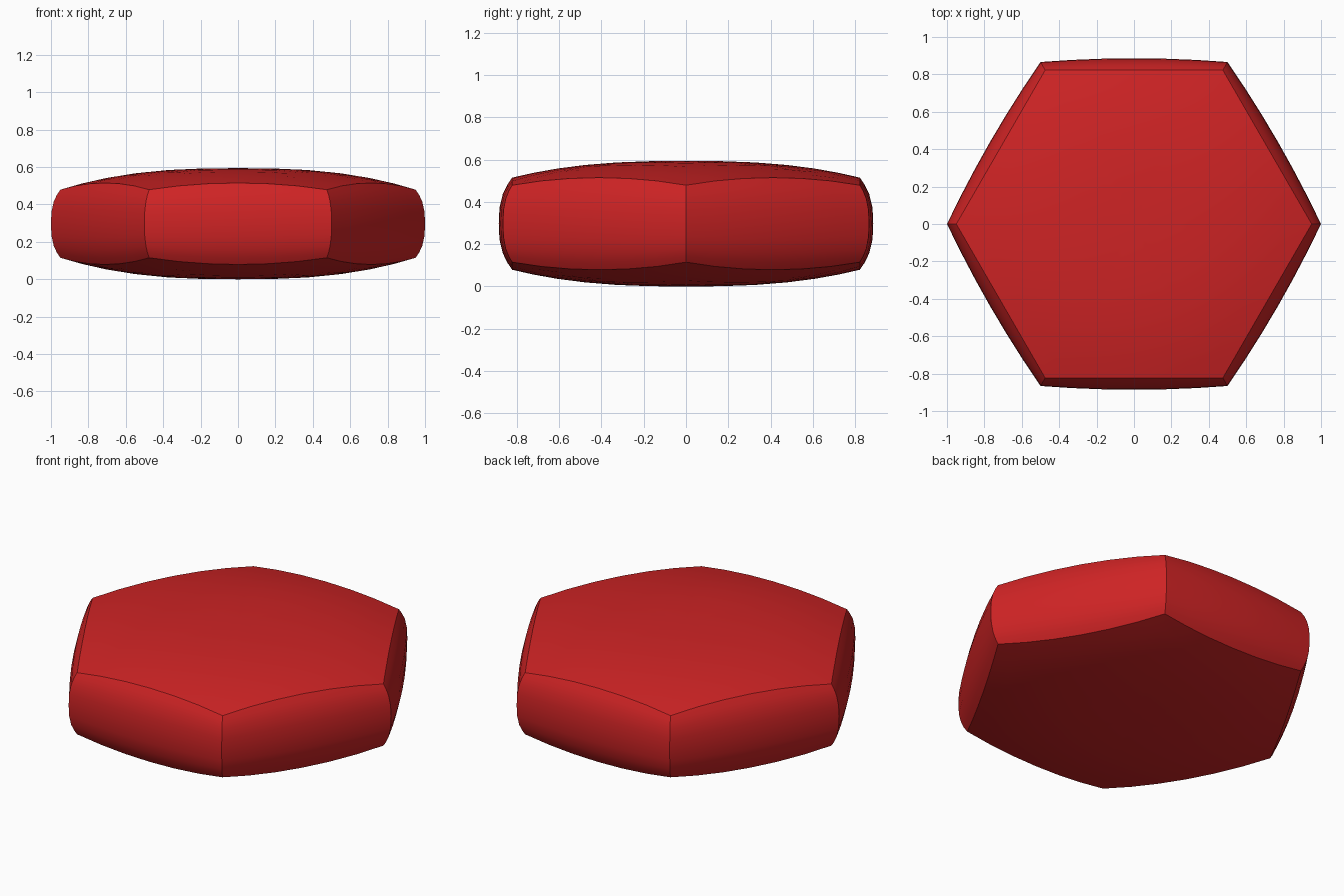
import bpy, bmesh, math
from mathutils import Vector

if "Cube" in bpy.data.objects:
    bpy.data.objects.remove(bpy.data.objects["Cube"])

MID_Z = 0.297      # height of the middle plane
RIM = 0.182        # rim corner height above the middle plane
SEG = 6            # segments along each hexagon edge


def hex_ring(radius, bulge):
    """Points of a hexagon whose edges bow outward by bulge."""
    pts = []
    for k in range(6):
        a, b = (Vector((math.cos(math.radians(60 * (k + i))),
                        math.sin(math.radians(60 * (k + i))))) * radius
                for i in (0, 1))
        out = (a + b).normalized()
        for i in range(SEG):
            t = i / SEG
            pts.append(a.lerp(b, t) + out * bulge * 4 * t * (1 - t))
    return pts


def dome(p):
    """Height of the domed face above the middle plane."""
    return MID_Z - (MID_Z - RIM) * (p.length / 0.95) ** 2.6


bm = bmesh.new()
rings = []


def add_ring(radius, bulge, height):
    rings.append([bm.verts.new((p.x, p.y, MID_Z + height(p)))
                  for p in hex_ring(radius, bulge)])


# Upper dome, outward to the rim
dome_steps = (0.2, 0.4, 0.58, 0.74, 0.88, 1.0)
for s in dome_steps:
    add_ring(0.95 * s, 0, dome)
# Bowed side walls, rim to rim
for h in (0.85, 0.65, 0.35, 0, -0.35, -0.65, -0.85):
    f = 1 - abs(h) ** 2.8
    add_ring(0.95 + 0.05 * f, 0.02 * f, lambda p, h=h: h * dome(p * 0.95 / (0.95 + 0.05 * f)))
# Lower dome, inward
for s in reversed(dome_steps):
    add_ring(0.95 * s, 0, lambda p: -dome(p))

# Skin between rings, with a fan at each pole
n = 6 * SEG
for a, b in zip(rings, rings[1:]):
    for i in range(n):
        j = (i + 1) % n
        bm.faces.new((a[i], b[i], b[j], a[j]))
for ring, z in ((rings[0], 2 * MID_Z), (rings[-1], 0)):
    pole = bm.verts.new((0, 0, z))
    for i in range(n):
        bm.faces.new((pole, ring[i], ring[(i + 1) % n]))
bmesh.ops.recalc_face_normals(bm, faces=bm.faces)

mesh = bpy.data.meshes.new("hexagonal_tablet")
bm.to_mesh(mesh)
bm.free()
body = bpy.data.objects.new("hexagonal_tablet", mesh)
bpy.context.collection.objects.link(body)

red = bpy.data.materials.new("red")
red.diffuse_color = (0.62, 0.017, 0.018, 1)
red.use_nodes = True
red.node_tree.nodes["Principled BSDF"].inputs["Base Color"].default_value = red.diffuse_color
mesh.materials.append(red)

# Smooth faces with crisp rims and corners
bpy.context.view_layer.objects.active = body
body.select_set(True)
bpy.ops.object.shade_smooth_by_angle(angle=math.radians(28))
